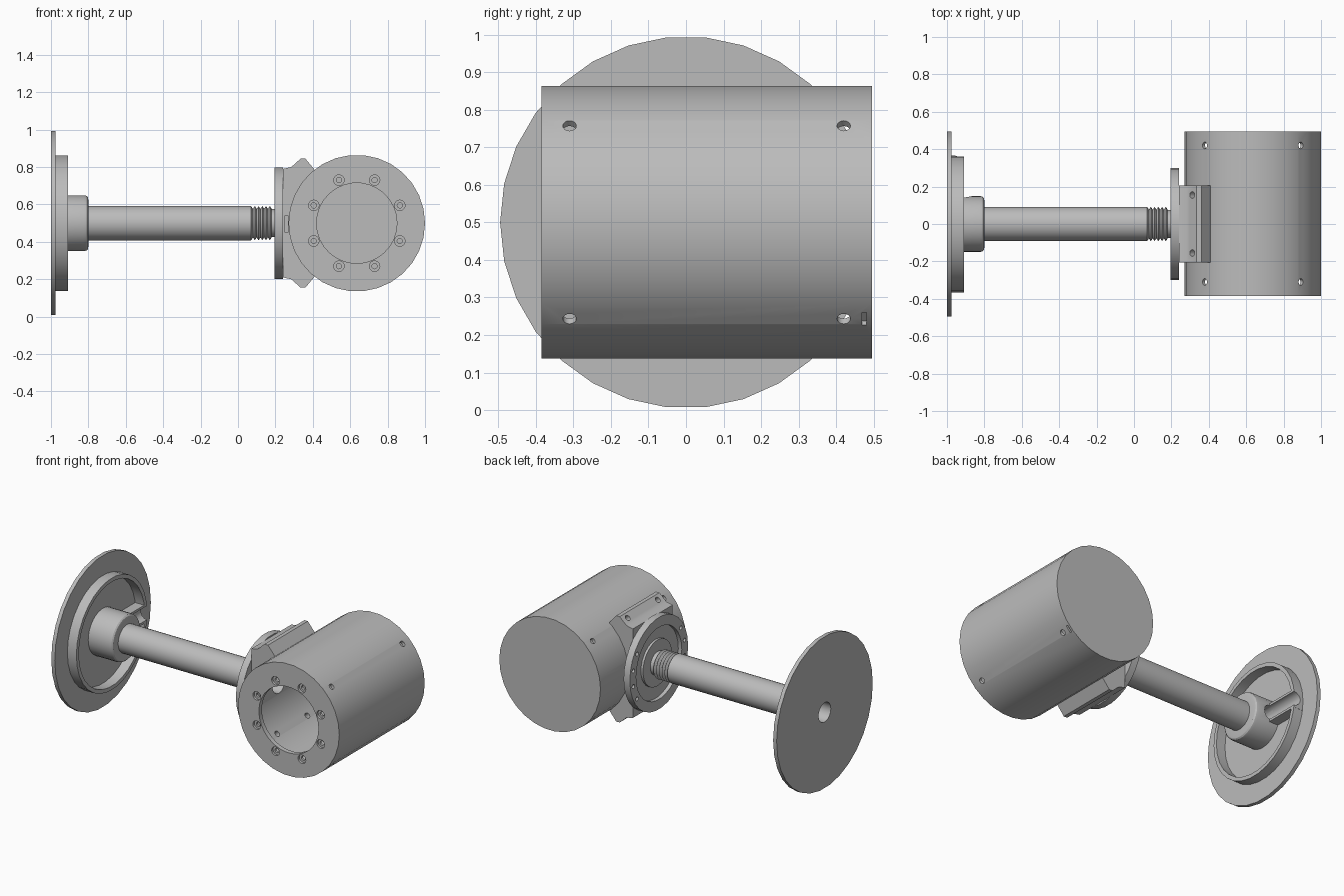
import bpy, bmesh
from math import sin, cos, pi, radians
from mathutils import Vector, Matrix

cube = bpy.data.objects.get("Cube")
if cube:
    bpy.data.objects.remove(cube, do_unlink=True)

SIDES = 30
CX, CZ = 0.635, 0.5          # axis of the drum

grey = bpy.data.materials.new("plain grey")
grey.use_nodes = True
grey.diffuse_color = (0.5, 0.5, 0.5, 1)
grey.node_tree.nodes["Principled BSDF"].inputs["Base Color"].default_value = (0.5, 0.5, 0.5, 1)


def finish(name, bm):
    bmesh.ops.remove_doubles(bm, verts=bm.verts, dist=1e-5)
    bmesh.ops.recalc_face_normals(bm, faces=bm.faces)
    mesh = bpy.data.meshes.new(name)
    bm.to_mesh(mesh)
    bm.free()
    mesh.materials.append(grey)
    obj = bpy.data.objects.new(name, mesh)
    bpy.context.collection.objects.link(obj)
    return obj


def lathe(name, profile, axis="X", closed=True):
    """Turn (along, radius) points about the x axis, or about the drum axis."""
    bm = bmesh.new()
    rings = []
    for t, r in profile:
        ring = []
        for i in range(SIDES):
            a = 2 * pi * i / SIDES
            u, v = r * cos(a), r * sin(a)
            ring.append(bm.verts.new((t, u, CZ + v) if axis == "X" else (CX + u, t, CZ + v)))
        rings.append(ring)
    pairs = list(zip(rings, rings[1:]))
    if closed:
        pairs.append((rings[-1], rings[0]))
    for a, b in pairs:
        for i in range(SIDES):
            j = (i + 1) % SIDES
            bm.faces.new((a[i], a[j], b[j], b[i]))
    return finish(name, bm)


def cut(target, holes=(), boxes=()):
    """Holes: (centre, direction, radius, length). Boxes: (centre, size, turn about y)."""
    bm = bmesh.new()
    for centre, direction, radius, length in holes:
        turn = Vector(direction).to_track_quat("Z", "Y").to_matrix().to_4x4()
        bmesh.ops.create_cone(bm, cap_ends=True, segments=16, radius1=radius, radius2=radius,
                              depth=length, matrix=Matrix.Translation(centre) @ turn)
    for centre, size, turn in boxes:
        m = Matrix.Translation(centre) @ Matrix.Rotation(turn, 4, "Y") @ Matrix.Diagonal((*size, 1))
        bmesh.ops.create_cube(bm, size=1, matrix=m)
    cutter = finish("cutter", bm)
    cutter.hide_render = True
    mod = target.modifiers.new("cut", "BOOLEAN")
    mod.operation, mod.solver, mod.object = "DIFFERENCE", "EXACT", cutter
    bpy.context.view_layer.objects.active = target
    bpy.ops.object.modifier_apply(modifier=mod.name)
    bpy.data.objects.remove(cutter, do_unlink=True)


def radial(angle, y, distance, radius, length):
    d = Vector((cos(radians(angle)), 0, sin(radians(angle))))
    return (Vector((CX, y, CZ)) + d * distance, d, radius, length)


# Wall plate with rim and hub
base = lathe("wall_plate", [
    (-1, .063), (-1, .495), (-.975, .495), (-.975, .365), (-.91, .365), (-.91, .34),
    (-.975, .34), (-.975, .15), (-.825, .15), (-.81, .147), (-.803, .14), (-.80, .125),
    (-.80, .063)])

# Cable channel from the hub through the rim
bm = bmesh.new()
bmesh.ops.create_cube(bm, size=1, matrix=Matrix.Translation((-.945, .245, CZ))
                      @ Matrix.Diagonal((.07, .23, .12, 1)))
channel = finish("cable_channel", bm)
groove = ((-.91, .25, CZ), (0, 1, 0), .045, .4)
for part in (base, channel):
    cut(part, [groove])

# Hollow arm with threaded end
thread = []
for i in range(6):
    x = .07 + .02 * i
    thread += [(x, .092), (x + .01, .077)]
arm = lathe("arm", [(-.80, .063), (-.80, .092)] + thread
            + [(.18, .075), (.265, .075), (.265, .063)])

# Round flange with a recessed face and small holes on both sides
flange = lathe("flange", [(.24, .07), (.24, .3), (.195, .3), (.195, .235), (.22, .235),
                          (.22, .15), (.205, .15), (.205, .07)])
spots = []
for side in (-1, 1):
    for step in (-33, -11, 11, 33):
        a = radians(step)
        spots.append(((.2, side * .268 * cos(a), CZ + .268 * sin(a)), (1, 0, 0), .013, .04))
cut(flange, spots)

# Saddle bracket: half outline mirrored, with an arc seat for the drum
upper = [(.24, .29), (.285, .30), (.335, .345), (.36, .345), (.41, .285)]
arc = [(CX + .357 * cos(radians(a)), .357 * sin(radians(a))) for a in range(132, 229, 8)]
outline = upper + arc + [(x, -z) for x, z in reversed(upper)]
bm = bmesh.new()
face = bm.faces.new([bm.verts.new((x, -.205, CZ + z)) for x, z in outline])
moved = bmesh.ops.extrude_face_region(bm, geom=[face])["geom"]
bmesh.ops.translate(bm, vec=(0, .41, 0), verts=[v for v in moved if isinstance(v, bmesh.types.BMVert)])
saddle = finish("saddle", bm)

# Drum: thin shell, closed at the back, ringed opening at the front
drum = lathe("drum", [(.465, 0), (.465, .345), (-.355, .345), (-.355, .215), (-.385, .215),
                      (-.385, .365), (.495, .365), (.495, 0)], axis="Y", closed=False)

bolts = [radial(a, y, .45, .018, .3) for a in (135, 225) for y in (-.155, .155)]
inlet = ((.28, 0, CZ), (1, 0, 0), .063, .12)
cut(saddle, bolts + [inlet], [((.258, -.2, CZ - .005), (.016, .1, .09), 0)])
wall_holes = [radial(a, y, .36, .018, .1) for a in (45, 135, 225, 315) for y in (-.31, .42)]
slot = ((CX + .258, .475, CZ - .258), (.03, .012, .045), radians(45))
cut(drum, wall_holes + bolts + [inlet], [slot])

# Counterbored screw holes around the opening
for radius, length in ((.028, .03), (.014, .1)):
    ring = []
    for i in range(8):
        a = radians(22.5 + 45 * i)
        ring.append(((CX + .249 * cos(a), -.385, CZ + .249 * sin(a)), (0, 1, 0), radius, length))
    cut(drum, ring)

# Smooth round walls, keep edges crisp
for obj in (base, channel, arm, flange, saddle, drum):
    bpy.ops.object.select_all(action="DESELECT")
    obj.select_set(True)
    bpy.context.view_layer.objects.active = obj
    bpy.ops.object.shade_smooth_by_angle(angle=radians(30))
